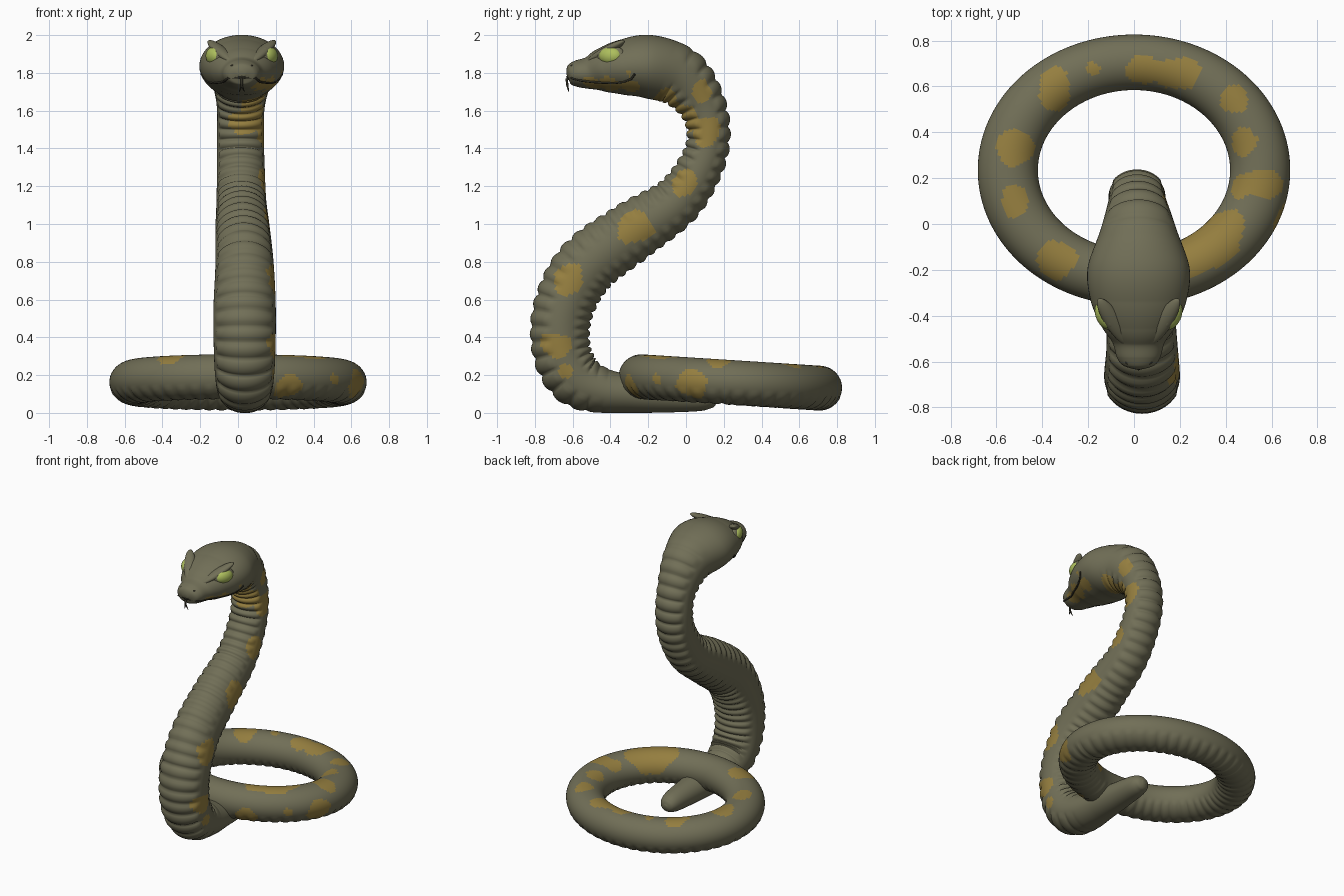
import bpy, bmesh
from math import sin, cos, pi, radians
from mathutils import Vector
from mathutils.bvhtree import BVHTree

if "Cube" in bpy.data.objects:
    bpy.data.objects.remove(bpy.data.objects["Cube"], do_unlink=True)


def material(name, rgb):
    mat = bpy.data.materials.new(name)
    mat.use_nodes = True
    mat.diffuse_color = (*rgb, 1)
    mat.node_tree.nodes["Principled BSDF"].inputs["Base Color"].default_value = (*rgb, 1)
    return mat


olive = material("olive_skin", (0.165, 0.158, 0.095))
ochre = material("ochre_patch", (0.30, 0.21, 0.05))
green = material("eye_green", (0.42, 0.52, 0.11))
dark = material("dark_brown", (0.03, 0.028, 0.018))

SEGMENTS = 48
AXIS_X = Vector((1, 0, 0))


def smoothstep(low, high, value):
    t = min(max((value - low) / (high - low), 0), 1)
    return t * t * (3 - 2 * t)


def in_patch(p, patches):
    wobble = 1 + 0.14 * sin(31 * p.x + 23 * p.z) + 0.12 * sin(37 * p.y - 19 * p.z)
    return any((p - Vector(c[:3])).length < c[3] * wobble for c in patches)


def loft(name, sections, patches, closed=False):
    """Skin sections of (centre, side, up, half_width, half_height, belly, back)."""
    bm = bmesh.new()
    rings, travelled = [], 0
    for i, (centre, side, up, w, h, belly, back) in enumerate(sections):
        if i:
            travelled += (centre - sections[i - 1][0]).length
        scute = abs(sin(pi * travelled / 0.066)) ** 0.6 - 0.6
        ring = []
        for k in range(SEGMENTS):
            a = 2 * pi * k / SEGMENTS
            bump = belly * smoothstep(0.35, 0.5, -sin(a)) + back * smoothstep(0.5, 0.65, sin(a))
            grow = bump * scute
            p = centre + side * cos(a) * (w + grow) + up * sin(a) * (h + grow)
            p.z = max(p.z, 0)
            ring.append(bm.verts.new(p))
        rings.append(ring)
    pairs = list(zip(rings, rings[1:]))
    if closed:
        pairs.append((rings[-1], rings[0]))
    else:
        bm.faces.new(rings[0])
        bm.faces.new(rings[-1])
    for a, b in pairs:
        for k in range(SEGMENTS):
            n = (k + 1) % SEGMENTS
            bm.faces.new((a[k], a[n], b[n], b[k]))
    bmesh.ops.recalc_face_normals(bm, faces=bm.faces)
    for f in bm.faces:
        f.smooth = True
        f.material_index = int(in_patch(f.calc_center_median(), patches))
    mesh = bpy.data.meshes.new(name)
    bm.to_mesh(mesh)
    tree = BVHTree.FromBMesh(bm)
    bm.free()
    mesh.materials.append(olive)
    mesh.materials.append(ochre)
    bpy.context.collection.objects.link(bpy.data.objects.new(name, mesh))
    return tree


# Body from tail tip to snout: x, y, z, half width, half height
stations = [Vector(s) for s in (
    (.05, .165, .07, .015, .015), (.05, .145, .072, .05, .045), (.05, .08, .08, .075, .07),
    (.045, -.1, .09, .095, .088), (.04, -.28, .1, .115, .1), (.035, -.45, .12, .14, .12),
    (.035, -.585, .185, .155, .145), (.035, -.66, .335, .163, .15), (.035, -.65, .55, .165, .155),
    (.035, -.53, .775, .155, .162), (.025, -.285, .96, .145, .155), (.018, -.05, 1.12, .132, .132),
    (.015, .08, 1.31, .126, .116), (.013, .12, 1.47, .124, .11), (.015, .085, 1.63, .128, .122),
    (.02, -.03, 1.775, .165, .157), (.02, -.19, 1.832, .222, .168), (.02, -.33, 1.83, .21, .148),
    (.02, -.44, 1.815, .165, .118), (.02, -.515, 1.8, .115, .086), (.02, -.58, 1.797, .095, .07),
    (.02, -.615, 1.797, .07, .052), (.02, -.632, 1.795, .02, .015))]


def catmull(i, t):
    a, b, c, d = (stations[min(max(i + j, 0), len(stations) - 1)] for j in (-1, 0, 1, 2))
    return 0.5 * (2 * b + (c - a) * t + (2 * a - 5 * b + 4 * c - d) * t * t
                  + (3 * b - a - 3 * c + d) * t ** 3)


STEPS = 22
samples = [catmull(i, j / STEPS) for i in range(len(stations) - 1) for j in range(STEPS)]
samples.append(stations[-1])
sections = []
for i, s in enumerate(samples):
    ahead, behind = samples[min(i + 1, len(samples) - 1)], samples[max(i - 1, 0)]
    tangent = Vector((0, ahead[1] - behind[1], ahead[2] - behind[2])).normalized()
    along = i / STEPS
    scales = 0.02 * smoothstep(4.5, 6, along) * (1 - smoothstep(14.6, 15.6, along))
    sections.append((Vector(s[:3]), AXIS_X, tangent.cross(AXIS_X), s[3], s[4], scales, scales))

body_patches = (
    (.14, .09, 1.69, .06), (.13, .1, 1.48, .08), (.13, -.01, 1.21, .07), (.15, -.27, .99, .09),
    (.18, -.62, .72, .085), (.17, -.69, .36, .07), (.17, -.63, .22, .05), (.06, 0, 1.56, .1),
    (.2, -.3, 1.81, .045), (.14, -.4, 1.73, .06), (.11, -.5, 1.73, .055), (.17, -.3, 1.735, .05),
    (.1, -.1, 1.66, .08))
body_tree = loft("body_and_head", sections, body_patches)

# Resting coil
coil = []
COUNT = 260
for i in range(COUNT):
    a = 2 * pi * i / COUNT
    out = Vector((cos(a) / .55, sin(a) / .47, 0)).normalized()
    centre = Vector((.55 * cos(a), .235 + .47 * sin(a), .163 - .03 * sin(a)))
    coil.append((centre, out, Vector((0, 0, 1)), .121 + .01 * cos(a) ** 2, .117, .01, 0))
coil_patches = (
    (-.35, .59, .24, .08), (-.51, .33, .26, .085), (-.51, .1, .27, .065), (-.33, -.16, .28, .09),
    (.03, .67, .24, .07), (.19, .65, .24, .085), (.43, .55, .25, .06), (.48, .36, .26, .06),
    (.56, .17, .27, .08), (.46, .16, .27, .05), (.28, -.12, .27, .12), (.38, -.03, .26, .1),
    (.66, .02, .16, .09), (.56, -.2, .16, .07), (.27, -.32, .13, .08), (-.18, .68, .25, .025))
loft("coil", coil, coil_patches, closed=True)


def ellipsoid(name, loc, radii, mat, rot=(0, 0, 0)):
    bpy.ops.mesh.primitive_uv_sphere_add(segments=32, ring_count=16, location=loc,
                                         rotation=rot, scale=radii)
    ob = bpy.context.object
    ob.name = name
    ob.data.materials.append(mat)
    bpy.ops.object.shade_smooth()
    return ob


def tube(name, points, radius, mat, tip=1):
    curve = bpy.data.curves.new(name, "CURVE")
    curve.dimensions = "3D"
    curve.bevel_depth = radius
    curve.bevel_resolution = 2
    curve.use_fill_caps = True
    line = curve.splines.new("POLY")
    line.points.add(len(points) - 1)
    for i, (dot, p) in enumerate(zip(line.points, points)):
        dot.co = (*p, 1)
        dot.radius = 1 + (tip - 1) * i / (len(points) - 1)
    curve.materials.append(mat)
    bpy.context.collection.objects.link(bpy.data.objects.new(name, curve))


# Eyes, lids, scowling brows and nostrils, mirrored about the head
MID = .02
for label, s in (("left", 1), ("right", -1)):
    turn = (0, 0, radians(-24) * s)
    ellipsoid(label + "_eyelid", (MID + s * .138, -.395, 1.885), (.036, .082, .06), olive, turn)
    ellipsoid(label + "_eye", (MID + s * .148, -.4, 1.89), (.038, .064, .047), green, turn)
    inner = Vector((MID + s * .05, -.515, 1.86))
    outer = Vector((MID + s * .165, -.34, 1.962))
    brow = ellipsoid(label + "_brow", (inner + outer) / 2,
                     (.038, .024, (outer - inner).length * .58), olive)
    brow.rotation_euler = (outer - inner).to_track_quat("Z", "Y").to_euler()
    ellipsoid(label + "_nostril", (MID + s * .05, -.6, 1.838), (.01, .012, .007), dark)

# Mouth line laid on the head surface, curling up at the cheeks
profile = ((-.605, 1.772), (-.56, 1.76), (-.5, 1.752), (-.44, 1.748), (-.38, 1.746),
           (-.33, 1.752), (-.29, 1.768), (-.27, 1.795))
halves = {}
for s in (1, -1):
    halves[s] = []
    for y, z in profile:
        hit = body_tree.ray_cast(Vector((s, y, z)), Vector((-s, 0, 0)))[0]
        if hit:
            halves[s].append(hit)
front = body_tree.ray_cast(Vector((MID, -1, 1.778)), Vector((0, 1, 0)))[0]
middle = [front] if front else []
tube("mouth_line", halves[-1][::-1] + middle + halves[1], .006, dark)

# Forked tongue
root, fork = Vector((MID, -.61, 1.775)), Vector((MID, -.628, 1.735))
tube("tongue", [root, Vector((MID, -.632, 1.765)), fork], .008, dark, .8)
for label, s in (("left", 1), ("right", -1)):
    tube(label + "_tongue_tip", [fork, fork + Vector((s * .008, .004, -.02)),
                                 fork + Vector((s * .014, .008, -.035))], .006, dark, .3)
